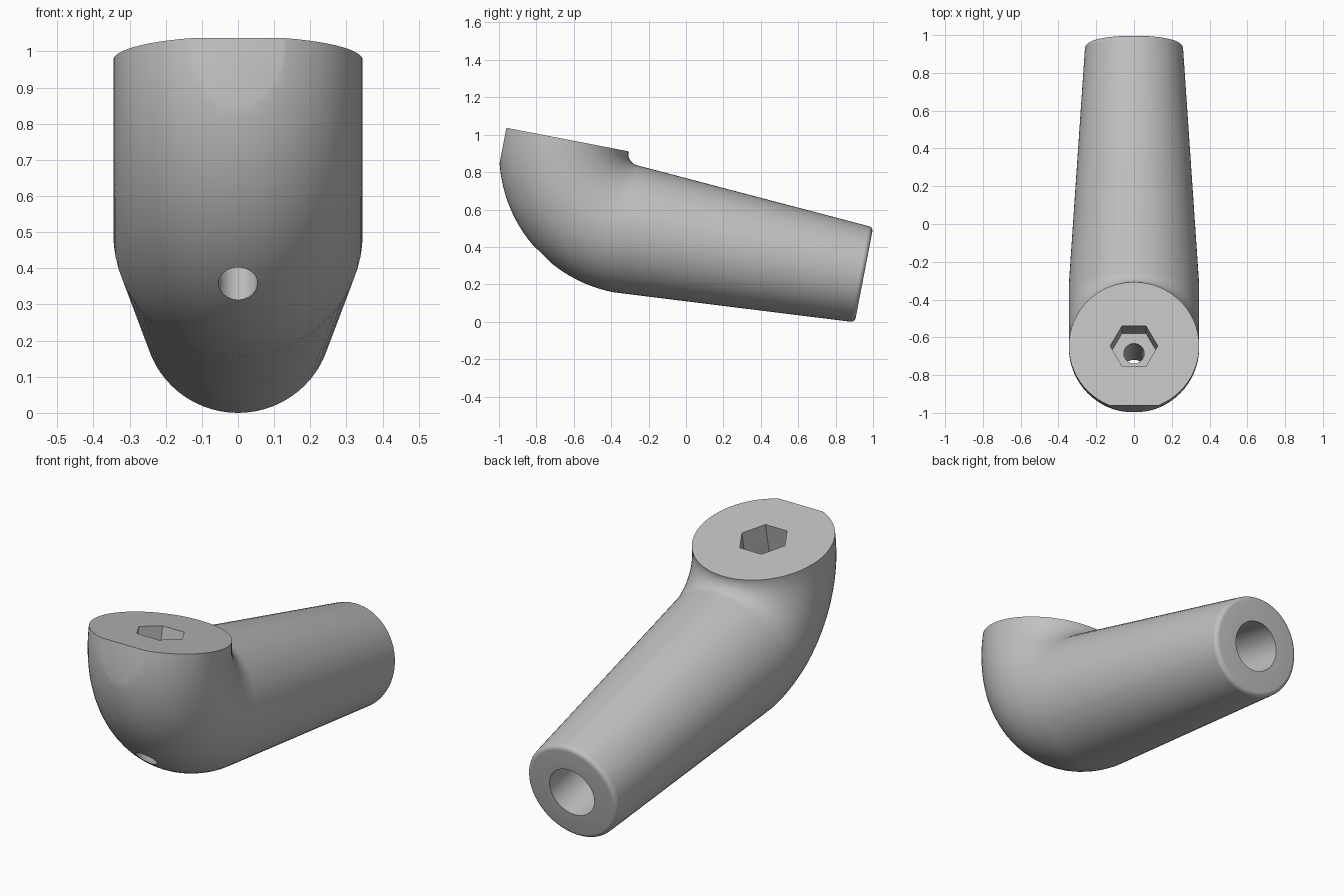
import bpy, bmesh
from math import sin, cos, pi, radians
from mathutils import Matrix, Vector

cube = bpy.data.objects.get("Cube")
if cube:
    bpy.data.objects.remove(cube, do_unlink=True)

TILT = radians(-10.9)          # the whole fitting leans about x
SEGS = 64
R, BEND = 0.345, 0.41          # section radius, bend radius
CY, CZ = -0.41, 0.844          # centre of the bend
AXIS_Z = CZ - BEND             # height of the straight tube's axis
FACE_Y = CY - BEND             # centre of the top face
END_Y, END_R, FILLET = 0.886, 0.26, 0.025

grey = bpy.data.materials.new("plain grey")
grey.use_nodes = True
colour = (0.53, 0.53, 0.53, 1)
grey.diffuse_color = colour
grey.node_tree.nodes["Principled BSDF"].inputs["Base Color"].default_value = colour


def make_object(name, bm):
    bmesh.ops.recalc_face_normals(bm, faces=bm.faces)
    mesh = bpy.data.meshes.new(name)
    bm.to_mesh(mesh)
    bm.free()
    mesh.materials.append(grey)
    obj = bpy.data.objects.new(name, mesh)
    bpy.context.collection.objects.link(obj)
    return obj


def prism(name, sides, radius, depth, centre, along_y=False):
    bm = bmesh.new()
    turn = Matrix.Rotation(pi / 2, 4, 'X') if along_y else Matrix()
    bmesh.ops.create_cone(bm, cap_ends=True, segments=sides, radius1=radius,
                          radius2=radius, depth=depth,
                          matrix=Matrix.Translation(centre) @ turn)
    # put hexagon corners on the x axis
    if sides == 6 and max(v.co.x for v in bm.verts) < radius * 0.95:
        bmesh.ops.rotate(bm, verts=bm.verts, cent=centre,
                         matrix=Matrix.Rotation(pi / 6, 3, 'Z'))
    return make_object(name, bm)


# Sections: quarter bend, then tapered tube with a rounded end
rings = []
for i in range(33):
    a = pi / 2 * i / 32
    out = Vector((0, -cos(a), -sin(a)))
    rings.append((Vector((0, CY, CZ)) + out * BEND, out, R))
down = Vector((0, 0, -1))
for i in range(7):
    a = pi / 2 * i / 6
    rings.append((Vector((0, END_Y - FILLET + FILLET * sin(a), AXIS_Z)), down,
                  END_R - FILLET + FILLET * cos(a)))

bm = bmesh.new()
loops = []
for centre, out, radius in rings:
    loops.append([bm.verts.new(centre + radius * (cos(t) * out + sin(t) * Vector((1, 0, 0))))
                  for t in (2 * pi * k / SEGS for k in range(SEGS))])
for a, b in zip(loops, loops[1:]):
    for k in range(SEGS):
        n = (k + 1) % SEGS
        bm.faces.new((a[k], a[n], b[n], b[k]))
bm.faces.new(loops[0])
bm.faces.new(loops[-1])
body = make_object("elbow_fitting", bm)

# Cutters: front flat, hex nut pocket, bolt hole, bore in the tube
bm = bmesh.new()
bmesh.ops.create_cube(bm, size=1, matrix=Matrix.Translation((0, -1.64, 0.7)))
cutters = [
    make_object("front_flat_cutter", bm),
    prism("hex_pocket_cutter", 6, 0.126, 0.42, Vector((0, FACE_Y, CZ))),
    prism("bolt_hole_cutter", 32, 0.054, 1.2, Vector((0, FACE_Y, 0.3))),
    prism("bore_cutter", 32, 0.13, 1.6, Vector((0, END_Y, AXIS_Z)), True),
]
bpy.context.view_layer.objects.active = body
for cutter in cutters:
    cutter.hide_render = True
    mod = body.modifiers.new("cut", 'BOOLEAN')
    mod.operation = 'DIFFERENCE'
    mod.solver = 'EXACT'
    mod.object = cutter
    bpy.ops.object.modifier_apply(modifier=mod.name)
    bpy.data.objects.remove(cutter, do_unlink=True)

# Lean the fitting, then centre it on the ground
body.data.transform(Matrix.Rotation(TILT, 4, 'X'))
ys = [v.co.y for v in body.data.vertices]
low = min(v.co.z for v in body.data.vertices)
body.data.transform(Matrix.Translation((0, -(min(ys) + max(ys)) / 2, -low)))

bpy.ops.object.select_all(action='DESELECT')
body.select_set(True)
bpy.ops.object.shade_smooth_by_angle(angle=radians(30))
